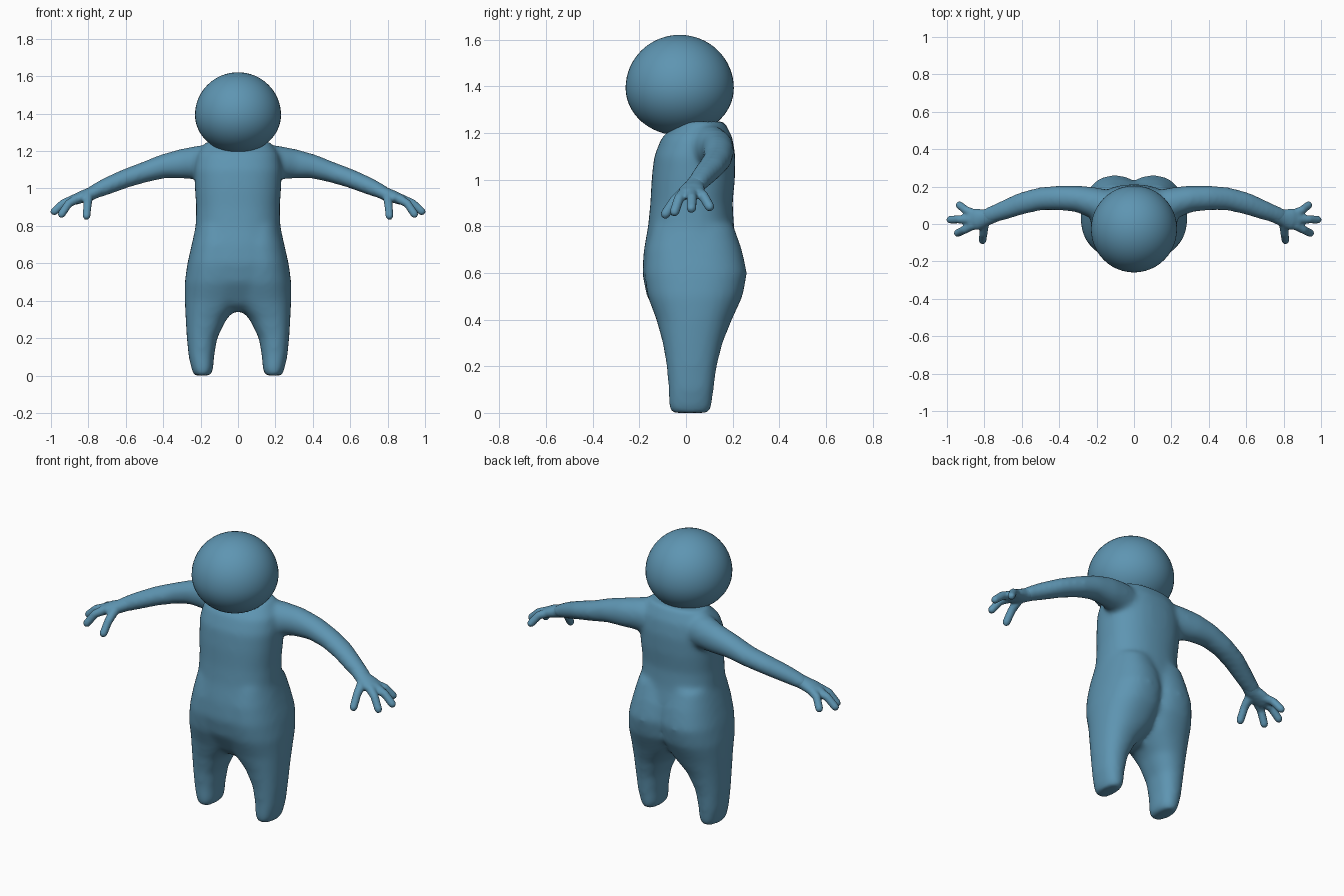
import bpy, bmesh, math
from mathutils import Vector

cube = bpy.data.objects.get("Cube")
if cube:
    bpy.data.objects.remove(cube, do_unlink=True)

# One flat blue for the whole figure
COLOUR = (0.112, 0.301, 0.445, 1)
blue = bpy.data.materials.new("soft blue")
blue.use_nodes = True
blue.diffuse_color = COLOUR
shader = blue.node_tree.nodes["Principled BSDF"]
shader.inputs["Base Color"].default_value = COLOUR
shader.inputs["Roughness"].default_value = 0.6
SIDES = 32


def ring(centre, across, up, power=2.0):
    """Closed superellipse around a centre, spanned by two half-axes."""
    pts = []
    for i in range(SIDES):
        a = math.tau * i / SIDES
        c, s = math.cos(a), math.sin(a)
        pts.append(centre + across * math.copysign(abs(c) ** (2 / power), c)
                   + up * math.copysign(abs(s) ** (2 / power), s))
    return pts


def loft(bm, rings, side=1):
    """Skin a row of rings into a closed tube, mirrored when side is -1."""
    loops = [[bm.verts.new((p.x * side, p.y, p.z)) for p in r] for r in rings]
    for a, b in zip(loops, loops[1:]):
        for i in range(SIDES):
            j = (i + 1) % SIDES
            bm.faces.new((a[i], a[j], b[j], b[i]))
    bm.faces.new(loops[0][::-1])
    bm.faces.new(loops[-1])


def column(bm, rows, side=1, power=2.3):
    """Upright form from rows of z, x range and y range."""
    loft(bm, [ring(Vector(((x0 + x1) / 2, (y0 + y1) / 2, z)),
                   Vector(((x1 - x0) / 2, 0, 0)), Vector((0, (y1 - y0) / 2, 0)), power)
              for z, x0, x1, y0, y1 in rows], side)


def limb(bm, rows, side):
    """Tube along a path; each row is x, y, z, half-width, half-height."""
    pts = [Vector(r[:3]) for r in rows]
    rings = []
    for i, r in enumerate(rows):
        along = (pts[min(i + 1, len(pts) - 1)] - pts[max(i - 1, 0)]).normalized()
        across = along.cross(Vector((0, 0, 1))).normalized()
        rings.append(ring(pts[i], across * r[3], across.cross(along) * r[4]))
    loft(bm, rings, side)


def finish(name, bm, voxel=None, repeat=0):
    """Turn the parts into one object, fused and softened when a voxel size is given."""
    bmesh.ops.recalc_face_normals(bm, faces=bm.faces)
    for f in bm.faces:
        f.smooth = True
    mesh = bpy.data.meshes.new(name)
    bm.to_mesh(mesh)
    bm.free()
    mesh.materials.append(blue)
    obj = bpy.data.objects.new(name, mesh)
    bpy.context.collection.objects.link(obj)
    if voxel:
        fuse = obj.modifiers.new("fuse", 'REMESH')
        fuse.mode = 'VOXEL'
        fuse.voxel_size = voxel
        fuse.use_smooth_shade = True
        soften = obj.modifiers.new("soften", 'SMOOTH')
        soften.factor = 0.5
        soften.iterations = repeat
    return obj


# Torso: z, half-width, front, back
TORSO = [(.34, .04, -.05, .06), (.38, .12, -.10, .08), (.45, .22, -.14, .15),
         (.5, .25, -.168, .19), (.6, .264, -.188, .225), (.7, .248, -.181, .222),
         (.8, .227, -.163, .206), (.9, .224, -.153, .2), (1.0, .231, -.148, .21),
         (1.1, .235, -.137, .212), (1.18, .22, -.105, .2), (1.25, .17, -.03, .165)]
# Leg with hip and buttock: z, inner, outer, front, back
LEG = [(0, .145, .235, -.065, .10), (.03, .133, .247, -.075, .111),
       (.1, .128, .264, -.075, .119), (.2, .111, .274, -.083, .132),
       (.3, .062, .28, -.10, .157), (.4, -.03, .285, -.127, .197),
       (.5, -.07, .285, -.165, .243), (.6, -.07, .271, -.18, .262),
       (.7, -.06, .248, -.172, .24), (.8, -.02, .222, -.145, .205)]
# Arm: x, y, z, half-width, half-height
ARM = [(.1, .08, 1.13, .09, .095), (.2, .11, 1.14, .085, .092),
       (.3, .135, 1.132, .072, .08), (.4, .14, 1.118, .067, .065),
       (.5, .135, 1.087, .062, .056), (.6, .11, 1.054, .06, .051),
       (.7, .072, 1.013, .052, .047), (.8, .035, .968, .044, .036)]
PALM = [(.73, .058, 1.0, .042, .038), (.79, .035, .97, .045, .035),
        (.84, .025, .953, .058, .032), (.885, .022, .935, .05, .026)]
# Thumb and fingers: base, knuckle, tip
DIGITS = [((.80, .005, .958), (.805, -.05, .91), (.81, -.09, .85)),
          ((.86, -.005, .945), (.905, -.03, .92), (.945, -.05, .86)),
          ((.87, .025, .945), (.935, .025, .92), (.985, .023, .875)),
          ((.85, .05, .948), (.90, .075, .93), (.935, .102, .882))]

# Body: torso, legs and arms fused into one soft skin
bm = bmesh.new()
column(bm, [(z, -w, w, y0, y1) for z, w, y0, y1 in TORSO])
for side in (1, -1):
    column(bm, LEG, side)
    limb(bm, ARM, side)
finish("body", bm, 0.013, 16)

# Hands: palm with thumb and three fingers
for side, label in ((1, "left"), (-1, "right")):
    bm = bmesh.new()
    limb(bm, PALM, side)
    for base, knuckle, tip in DIGITS:
        end = Vector(tip) + (Vector(tip) - Vector(knuckle)).normalized() * 0.016
        limb(bm, [(*base, .026, .026), (*knuckle, .022, .022),
                  (*tip, .021, .021), (*end, .012, .012)], side)
    finish(label + "_hand", bm, 0.007, 6)

# Head: ball with a flatter underside, leaning forward
bm = bmesh.new()
bmesh.ops.create_uvsphere(bm, u_segments=48, v_segments=32, radius=1)
for v in bm.verts:
    height = 0.228 if v.co.z > 0 else 0.203
    v.co = Vector((v.co.x * 0.23, v.co.y * 0.232 - 0.027, v.co.z * height + 1.393))
finish("head", bm)
